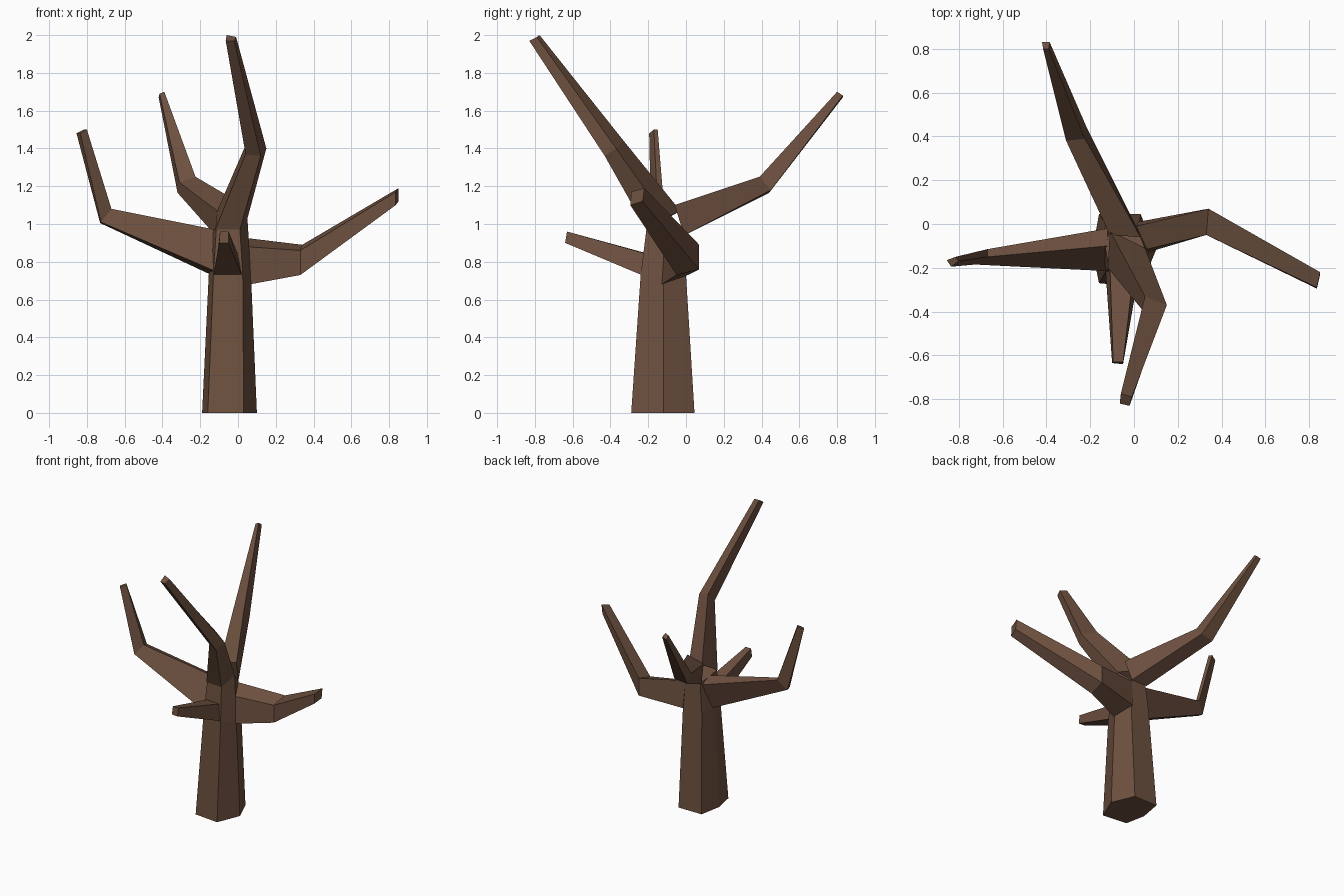
import bpy, bmesh

bark = bpy.data.materials.new("dark brown bark")
bark.diffuse_color = (0.155, 0.082, 0.051, 1)


def loft(name, rings):
    """Skin matching rings of points into a closed, flat-shaded limb."""
    bm = bmesh.new()
    loops = [[bm.verts.new(p) for p in ring] for ring in rings]
    for a, b in zip(loops, loops[1:]):
        n = len(a)
        for i in range(n):
            j = (i + 1) % n
            bm.faces.new((a[i], a[j], b[j], b[i]))
    bm.faces.new(loops[0][::-1])
    bm.faces.new(loops[-1])
    bmesh.ops.recalc_face_normals(bm, faces=bm.faces)
    mesh = bpy.data.meshes.new(name)
    bm.to_mesh(mesh)
    bm.free()
    mesh.materials.append(bark)
    obj = bpy.data.objects.new(name, mesh)
    bpy.context.collection.objects.link(obj)


# Tapering six-sided trunk with an uneven crown
loft("trunk", [
    [(.10, -.12, 0), (.03, .045, 0), (-.16, .045, 0),
     (-.19, -.12, 0), (-.16, -.27, 0), (.03, -.29, 0)],
    [(.07, -.12, .70), (.025, .0, .73), (-.13, .0, .73),
     (-.155, -.12, .73), (-.13, -.22, .73), (.025, -.24, .73)],
    [(.05, -.11, 1.03), (.01, -.01, .94), (-.11, -.01, .94),
     (-.13, -.11, .97), (-.115, -.20, .97), (.01, -.21, .97)],
])

# Tallest limb, leaning forward
loft("tall_front_branch", [
    [(-.12, -.20, .97), (.01, -.21, .97), (.05, -.11, 1.03), (-.11, -.03, 1.07)],
    [(.04, -.395, 1.37), (.12, -.43, 1.36), (.15, -.37, 1.40), (.05, -.33, 1.44)],
    [(-.065, -.82, 1.97), (-.02, -.83, 1.97), (-.01, -.79, 1.99), (-.06, -.775, 2.0)],
])

# Limb reaching backwards
loft("back_branch", [
    [(-.11, -.05, 1.07), (.03, -.06, 1.10), (.01, -.01, .94), (-.12, -.01, .94)],
    [(-.31, .38, 1.22), (-.225, .39, 1.25), (-.22, .45, 1.18), (-.32, .44, 1.165)],
    [(-.415, .80, 1.69), (-.39, .80, 1.70), (-.385, .83, 1.68), (-.42, .83, 1.67)],
])

# Limb on the left
loft("left_branch", [
    [(-.12, -.10, .97), (-.12, -.215, .75), (-.14, -.10, .73), (-.12, -.02, .93)],
    [(-.67, -.15, 1.08), (-.725, -.185, 1.01), (-.73, -.15, 1.005), (-.67, -.115, 1.075)],
    [(-.80, -.17, 1.50), (-.835, -.195, 1.48), (-.855, -.165, 1.48), (-.815, -.15, 1.50)],
])

# Limb on the right
loft("right_branch", [
    [(.06, -.13, .68), (.04, -.12, .88), (.01, -.01, .93), (.02, .01, .73)],
    [(.33, -.05, .73), (.33, -.05, .86), (.34, .07, .89), (.34, .07, .76)],
    [(.835, -.295, 1.10), (.835, -.29, 1.17), (.85, -.22, 1.19), (.85, -.23, 1.12)],
])

# Short stub at the front
loft("front_stub", [
    [(-.13, -.215, .73), (.02, -.235, .73), (.0, -.20, .84), (-.11, -.19, .84)],
    [(-.10, -.635, .90), (-.05, -.64, .90), (-.05, -.63, .96), (-.095, -.63, .96)],
])
